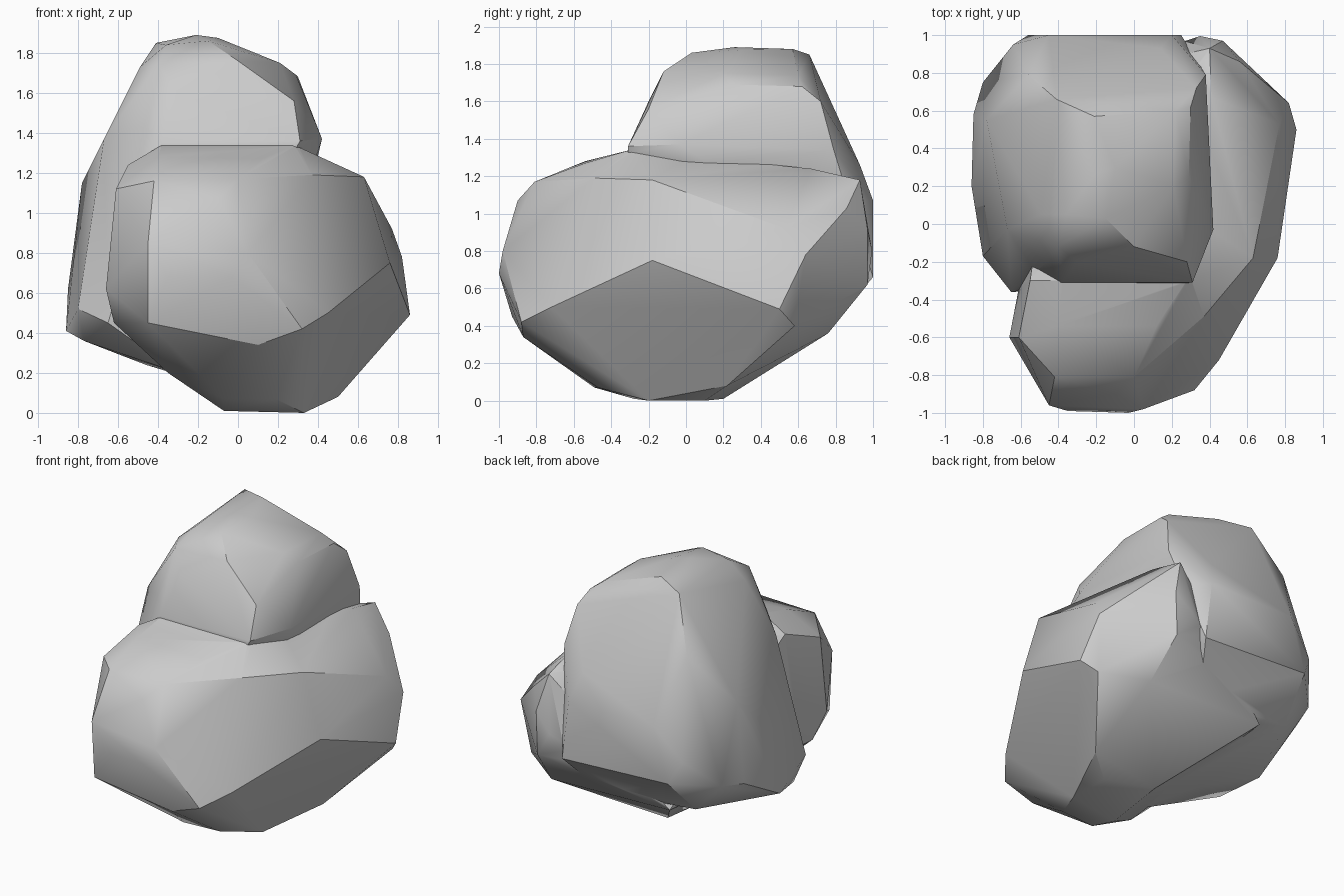
import bpy, bmesh, math


def boulder(name, points):
    """Chiselled stone: convex hull around its corner points."""
    bm = bmesh.new()
    for p in points:
        bm.verts.new(p)
    res = bmesh.ops.convex_hull(bm, input=bm.verts[:])
    loose = [v for v in bm.verts if not v.link_faces]
    bmesh.ops.delete(bm, geom=loose, context='VERTS')
    bmesh.ops.recalc_face_normals(bm, faces=bm.faces[:])
    me = bpy.data.meshes.new(name)
    bm.to_mesh(me)
    bm.free()
    ob = bpy.data.objects.new(name, me)
    bpy.context.collection.objects.link(ob)
    return ob


# Wide lower stone: front and right-hand bulk
lower = boulder("boulder", [
    # underside
    (-0.07, -0.28, 0.01), (0.0, 0.2, 0.01), (0.33, -0.2, 0), (0.33, 0.1, 0),
    (0.19, -0.47, 0.07), (-0.07, -0.49, 0.07), (0.5, 0.22, 0.08), (-0.35, -0.45, 0.2),
    # lower rim
    (-0.45, -0.93, 0.45), (0.1, -0.87, 0.34), (0.32, -0.88, 0.42),
    (0.45, -0.72, 0.5), (-0.62, -0.5, 0.45), (0.78, 0.58, 0.4),
    (0.86, 0.5, 0.49), (0.5, 0.76, 0.36), (-0.4, 0.75, 0.38),
    # waist
    (-0.35, -0.99, 0.68), (-0.03, -1.0, 0.68), (0.05, -0.98, 0.8),
    (-0.45, -0.96, 0.85), (-0.66, -0.6, 0.62), (0.76, -0.18, 0.75),
    (0.82, 0.64, 0.78), (0.46, 0.97, 0.62), (0.47, 0.97, 0.92), (0.35, 0.995, 0.8),
    # upper rim
    (-0.1, -0.9, 1.07), (-0.42, -0.81, 1.16), (0.0, -0.81, 1.17),
    (-0.61, -0.6, 1.12), (0.37, -0.49, 1.19), (0.63, -0.18, 1.18),
    (0.77, 0.53, 0.92), (0.56, 0.86, 1.03),
    # shoulder under the upper stone
    (-0.4, -0.54, 1.28), (0.12, -0.54, 1.27), (-0.55, -0.3, 1.24),
    (-0.38, -0.3, 1.34), (0.28, -0.3, 1.34), (0.41, 0.67, 1.24), (0.4, 0.93, 1.18),
])

# Taller stone: top, left flank and back
upper = boulder("upper_stone", [
    # crown
    (-0.41, 0.66, 1.85), (-0.21, 0.57, 1.88), (-0.21, 0.26, 1.89),
    (-0.1, 0.3, 1.875), (-0.36, 0.05, 1.84), (-0.15, 0.03, 1.86), (0.21, 0.2, 1.75),
    (0.22, 0.6, 1.74), (0.3, 0.62, 1.68), (0.29, 0.25, 1.69),
    (-0.4, -0.12, 1.74), (0.0, -0.12, 1.76), (-0.49, 0.05, 1.73),
    # brow and right side
    (-0.47, -0.21, 1.43), (-0.3, -0.2, 1.6), (0.28, -0.2, 1.56),
    (-0.38, -0.31, 1.35), (0.31, -0.31, 1.36), (0.42, -0.03, 1.37),
    (0.38, 0.79, 1.34), (0.33, 0.72, 1.6),
    # left flank
    (-0.67, -0.03, 1.37), (-0.56, 0.79, 1.5), (-0.78, 0.55, 1.15),
    (-0.8, -0.17, 0.52), (-0.65, -0.36, 0.45), (-0.86, 0.2, 0.41),
    (-0.85, 0.58, 0.62), (-0.8, 0.75, 0.65), (-0.77, -0.08, 0.36),
    # back
    (-0.64, 0.95, 0.85), (-0.56, 1.0, 0.7), (-0.45, 1.0, 1.07),
    (0.2, 1.0, 1.07), (0.25, 1.0, 0.66), (0.14, 0.93, 1.26),
    # underside
    (-0.46, 0.1, 0.24), (-0.6, 0.75, 0.44), (0.1, 0.76, 0.38),
    (0.0, 0.1, 0.1), (-0.3, -0.3, 0.2),
])

# Fuse the two stones into one rock
mod = lower.modifiers.new("fuse", 'BOOLEAN')
mod.operation = 'UNION'
mod.solver = 'EXACT'
mod.object = upper
bpy.ops.object.select_all(action='DESELECT')
lower.select_set(True)
bpy.context.view_layer.objects.active = lower
bpy.ops.object.modifier_apply(modifier=mod.name)
bpy.data.objects.remove(upper)

# Soft facets with crisp main ridges
bpy.ops.object.shade_smooth_by_angle(angle=math.radians(30))
